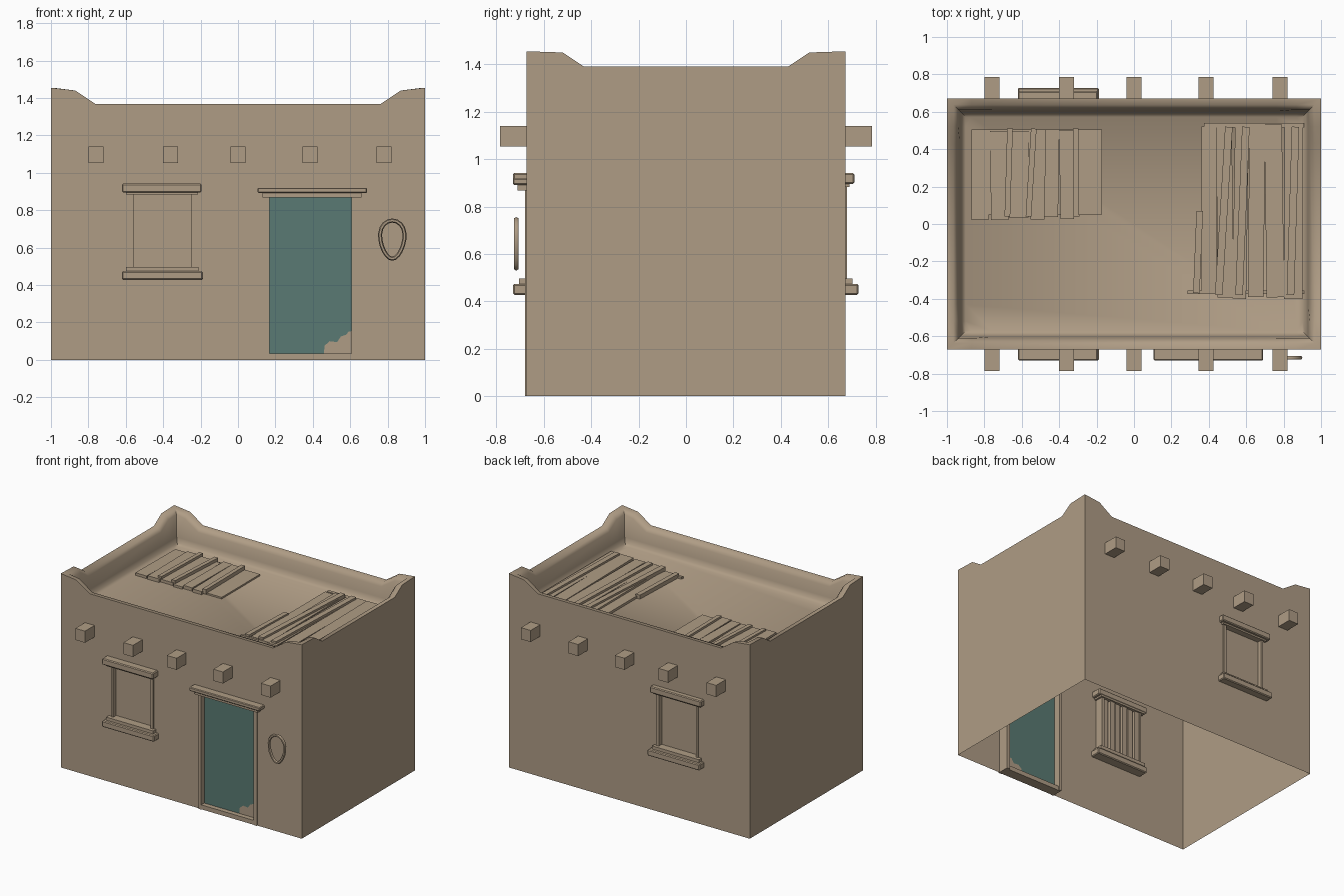
import bpy, bmesh, math, random
from mathutils import Vector, Matrix

if "Cube" in bpy.data.objects:
    bpy.data.objects.remove(bpy.data.objects["Cube"])

random.seed(4)
W, D, ROOF, SPLIT = 1.0, 0.672, 1.21, 1.30   # half width, half depth, roof level, wall/parapet seam


def material(name, rgb):
    m = bpy.data.materials.new(name)
    m.diffuse_color = (*rgb, 1)
    m.use_nodes = True
    m.node_tree.nodes["Principled BSDF"].inputs["Base Color"].default_value = m.diffuse_color
    return m


ADOBE = material("adobe_tan", (0.43, 0.335, 0.235))
TEAL = material("weathered_teal", (0.10, 0.195, 0.172))


def finish(name, bm, mat=ADOBE, smooth=None):
    me = bpy.data.meshes.new(name)
    bm.to_mesh(me)
    bm.free()
    me.materials.append(mat)
    if smooth:
        me.shade_smooth()
        me.set_sharp_from_angle(angle=math.radians(smooth))
    ob = bpy.data.objects.new(name, me)
    bpy.context.collection.objects.link(ob)
    return ob


def face(bm, pts):
    bm.faces.new([bm.verts.new(p) for p in pts])


def box(name, x0, x1, y0, y1, z0, z1, turn=0, bevel=0.0):
    bm = bmesh.new()
    bmesh.ops.create_cube(bm, size=1)
    bmesh.ops.scale(bm, vec=(x1 - x0, y1 - y0, z1 - z0), verts=bm.verts)
    if bevel:
        bmesh.ops.bevel(bm, geom=bm.edges[:], offset=bevel, segments=1, affect='EDGES')
    bmesh.ops.rotate(bm, matrix=Matrix.Rotation(turn, 3, 'Z'), verts=bm.verts)
    bmesh.ops.translate(bm, vec=((x0 + x1) / 2, (y0 + y1) / 2, (z0 + z1) / 2), verts=bm.verts)
    return finish(name, bm)


def plate(name, outline, y, mat=ADOBE):
    bm = bmesh.new()
    face(bm, [(x, y, z) for x, z in outline])
    return finish(name, bm, mat)


# Long walls: a grid of panels with the openings left out, plus reveals
def long_wall(name, side, openings, depth=0.06):
    bm = bmesh.new()
    y, yi = side * D, side * (D - depth)
    xs = sorted({-W, W} | {v for o in openings for v in o[:2]})
    zs = sorted({0, SPLIT} | {v for o in openings for v in o[2:]})

    def quad(pts):
        face(bm, pts if side < 0 else pts[::-1])
    for x0, x1 in zip(xs, xs[1:]):
        for z0, z1 in zip(zs, zs[1:]):
            cx, cz = (x0 + x1) / 2, (z0 + z1) / 2
            if not any(a < cx < b and c < cz < d for a, b, c, d in openings):
                quad([(x0, y, z0), (x1, y, z0), (x1, y, z1), (x0, y, z1)])
    for a, b, c, d in openings:
        rim = [(a, c), (b, c), (b, d), (a, d)]
        for (p, q), (r, s) in zip(rim, rim[1:] + rim[:1]):
            quad([(p, y, q), (p, yi, q), (r, yi, s), (r, y, s)][::-1])
    bmesh.ops.remove_doubles(bm, verts=bm.verts, dist=1e-4)
    finish(name, bm)


WINDOW = (-0.57, -0.235, 0.47, 0.89)
DOOR = (0.16, 0.612, 0.0, 0.875)
long_wall("front_wall", -1, [WINDOW, DOOR])
long_wall("back_wall", 1, [WINDOW])
for s, n in ((-1, "left_wall"), (1, "right_wall")):
    bm = bmesh.new()
    face(bm, [(s * W, -s * D, 0), (s * W, s * D, 0), (s * W, s * D, SPLIT), (s * W, -s * D, SPLIT)])
    finish(n, bm)

# Parapet with raised corners, coved down to the roof deck
half_x = [(1.0, 1.455), (0.87, 1.44), (0.76, 1.367)]
half_y = [(D, 1.455), (0.52, 1.45), (0.43, 1.39)]
run_x = [(-a, h) for a, h in half_x] + [(a, h) for a, h in half_x[::-1]]
run_y = [(-a, h) for a, h in half_y] + [(a, h) for a, h in half_y[::-1]]
stations = ([(a, -D, h) for a, h in run_x[:-1]] + [(W, a, h) for a, h in run_y[:-1]]
            + [(-a, D, h) for a, h in run_x[:-1]] + [(-W, -a, h) for a, h in run_y[:-1]])


def clamp(v, m):
    return max(-m, min(m, v))


bm = bmesh.new()
columns = []
for x, y, h in stations:
    profile = [(0, SPLIT), (0, h), (0.035, h - 0.003), (0.06, h - 0.03),
               (0.07, ROOF + 0.05), (0.082, ROOF + 0.015), (0.10, ROOF)]
    columns.append([bm.verts.new((clamp(x, W - o), clamp(y, D - o), z)) for o, z in profile])
for c, d in zip(columns, columns[1:] + columns[:1]):
    for k in range(len(c) - 1):
        bm.faces.new((c[k], d[k], d[k + 1], c[k + 1]))
bm.faces.new([c[-1] for c in columns])
finish("parapet_and_roof", bm, smooth=50)

# Roof beam ends, front and back
for i, x in enumerate((-0.76, -0.362, 0.0, 0.385, 0.78)):
    for s, n in ((-1, "front"), (1, "back")):
        y0, y1 = sorted((s * 0.64, s * 0.785))
        box(f"{n}_beam_end_{i}", x - 0.04, x + 0.04, y0, y1, 1.053, 1.14)


# Windows: lintel, sill, side posts and recessed panel
def window(n, s, out_top, out_sill):
    def part(label, x0, x1, a, b, z0, z1, bevel=0.0):
        y0, y1 = sorted((s * a, s * b))
        box(f"{n}_window_{label}", x0, x1, y0, y1, z0, z1, bevel=bevel)
    part("lintel", -0.62, -0.195, 0.60, out_top, 0.895, 0.942, 0.006)
    part("lintel_under", -0.60, -0.215, 0.60, out_top - 0.02, 0.883, 0.897)
    part("sill", -0.62, -0.188, 0.60, out_sill, 0.428, 0.474, 0.006)
    part("sill_upper", -0.60, -0.21, 0.60, out_sill - 0.025, 0.472, 0.497)
    part("post_left", -0.575, -0.56, 0.61, 0.68, 0.49, 0.885)
    part("post_right", -0.25, -0.228, 0.61, 0.68, 0.49, 0.885)
    part("panel", -0.57, -0.235, 0.636, 0.644, 0.47, 0.89)
    # Slats behind the panel
    for i in range(6):
        x = -0.56 + i * 0.054
        part(f"slat_{i}", x, x + 0.04, 0.612 + 0.008 * (i % 2), 0.64, 0.48, 0.885)


window("front", -1, 0.73, 0.73)
window("back", 1, 0.71, 0.728)

# Door: teal leaf with a worn corner, lintel, jambs and threshold
chip = [(0.46, 0.03), (0.462, 0.075), (0.49, 0.10), (0.53, 0.095), (0.55, 0.125),
        (0.58, 0.135), (0.59, 0.15), (0.612, 0.155)]
plate("door_leaf", [(0.16, 0.03)] + chip + [(0.612, 0.875), (0.16, 0.875)], -0.64, TEAL)
plate("door_worn_corner", [(0.612, 0.03)] + chip[::-1], -0.64)
box("door_lintel", 0.105, 0.69, -0.73, -0.62, 0.892, 0.92, bevel=0.005)
box("door_lintel_under", 0.13, 0.66, -0.71, -0.62, 0.868, 0.893)
box("door_jamb_left", 0.148, 0.168, -0.68, -0.59, 0.0, 0.87)
box("door_jamb_right", 0.606, 0.632, -0.68, -0.59, 0.0, 0.87)
box("door_threshold", 0.15, 0.62, -0.676, -0.60, 0.0, 0.033)

# Hanging loop beside the door: wide at the top, narrow at the bottom
bm = bmesh.new()
N, M = 20, 6
rings = []
for i in range(N):
    t = 2 * math.pi * i / N
    width = 0.064 * (1 + 0.22 * math.sin(t))
    c = Vector((0.825 + width * math.cos(t), -0.716, 0.643 + 0.102 * math.sin(t)))
    out = Vector((math.cos(t), 0, math.sin(t)))
    rings.append([bm.verts.new(c + 0.011 * (out * math.cos(u) + Vector((0, 1, 0)) * math.sin(u)))
                  for u in (2 * math.pi * j / M for j in range(M))])
for a, b in zip(rings, rings[1:] + rings[:1]):
    for j in range(M):
        bm.faces.new((a[j], b[j], b[(j + 1) % M], a[(j + 1) % M]))
bmesh.ops.recalc_face_normals(bm, faces=bm.faces)
finish("hanging_loop", bm, smooth=60)


# Boards lying on the roof
def boards(name, edges, y0, y1, z):
    for i, (a, b) in enumerate(zip(edges, edges[1:])):
        r = random.uniform
        box(f"{name}_board_{i}", a + 0.003, b - 0.003, y0 + r(-.01, .01), y1 + r(-.01, .01),
            ROOF - 0.01, z + r(-.006, .008), turn=r(-.02, .02))


box("small_patch_base", -0.87, -0.17, 0.05, 0.505, ROOF - 0.01, ROOF + 0.012)
boards("small_patch", [-0.87, -0.77, -0.67, -0.56, -0.48, -0.40, -0.32], 0.03, 0.50, 1.23)
for i, (x, t) in enumerate(((-0.67, -0.03), (-0.55, -0.06), (-0.31, 0.01))):
    box(f"small_patch_batten_{i}", x - 0.015, x + 0.015, 0.04, 0.51, 1.215, 1.25, turn=t)
boards("large_patch", [0.44, 0.53, 0.61, 0.70, 0.80, 0.905], -0.40, 0.53, 1.238)
box("large_patch_edge_board", 0.36, 0.44, -0.36, 0.52, ROOF - 0.01, 1.228)
box("large_patch_back_rail", 0.375, 0.91, 0.515, 0.54, ROOF - 0.01, 1.235)
box("large_patch_front_rail", 0.285, 0.91, -0.375, -0.355, ROOF - 0.01, 1.225)
box("loose_board", 0.325, 0.36, -0.37, 0.07, ROOF - 0.005, 1.24, turn=-0.04)
for i, (x, t) in enumerate(((0.48, -0.06), (0.58, -0.04), (0.85, -0.03))):
    box(f"large_patch_batten_{i}", x - 0.02, x + 0.02, -0.38, 0.52, 1.22, 1.255, turn=t)
